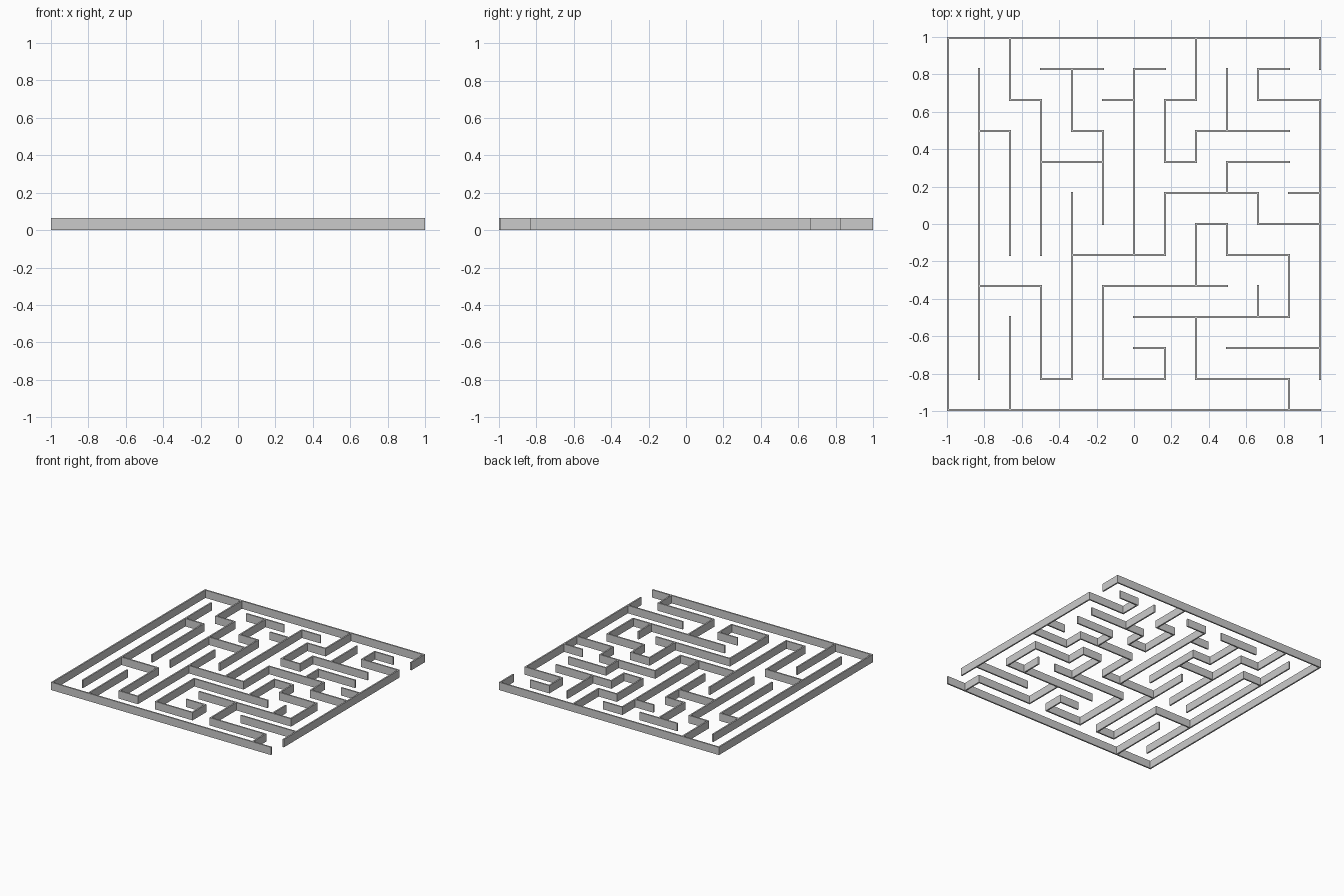
import bpy
import bmesh

if "Cube" in bpy.data.objects:
    bpy.data.objects.remove(bpy.data.objects["Cube"])

HEIGHT = 0.064
THICK = 0.012
PITCH = (2.0 - THICK) / 12      # spacing of the 12 x 12 maze cells

# Wall runs in cell units: line position -> list of (start, end)
ACROSS = {
    6: [(-6, 6)],
    5: [(-3, -1), (0, 1), (4, 5)],
    4: [(-4, -3), (-1, 0), (1, 2), (4, 6)],
    3: [(-5, -4), (-2, -1), (2, 5)],
    2: [(-3, -1), (1, 2), (3, 5)],
    1: [(1, 4), (5, 6)],
    0: [(2, 3), (4, 6)],
    -1: [(-2, 1), (3, 5)],
    -2: [(-5, -3), (-1, 3)],
    -3: [(0, 5)],
    -4: [(0, 1), (3, 6)],
    -5: [(-3, -2), (-1, 1), (2, 5)],
    -6: [(-6, 6)],
}
ALONG = {
    -6: [(-6, 6)],
    -5: [(-5, 5)],
    -4: [(4, 6), (-1, 3), (-6, -3)],
    -3: [(-1, 4), (-5, -2)],
    -2: [(3, 5), (-5, 1)],
    -1: [(0, 3), (-5, -2)],
    0: [(-1, 5)],
    1: [(2, 4), (-1, 1), (-5, -4)],
    2: [(4, 6), (2, 3), (-2, 0), (-5, -3)],
    3: [(3, 5), (1, 2), (-1, 0)],
    4: [(4, 5), (0, 1), (-3, -2)],
    5: [(-3, -1), (-6, -5)],
    6: [(5, 6), (-5, 4)],
}

# Footprint tiles: even indices are posts, odd indices are the spans between
tiles = set()
for line, runs in ACROSS.items():
    for a, b in runs:
        tiles.update((k, 2 * line) for k in range(2 * a, 2 * b + 1))
for line, runs in ALONG.items():
    for a, b in runs:
        tiles.update((2 * line, k) for k in range(2 * a, 2 * b + 1))


def tile_edges(k):
    """Lower and upper grid-line numbers of a tile (two lines per post)."""
    return (k, k + 1)


def coord(edge):
    """Position of a grid line: even = low side of a post, odd = high side."""
    post = edge // 2
    return post * PITCH + (THICK / 2 if edge % 2 else -THICK / 2)


# Welded footprint, raised into solid walls
bm = bmesh.new()
verts = {}


def vert(i, j):
    if (i, j) not in verts:
        verts[i, j] = bm.verts.new((coord(i), coord(j), 0))
    return verts[i, j]


for i, j in sorted(tiles):
    (x0, x1), (y0, y1) = tile_edges(i), tile_edges(j)
    bm.faces.new((vert(x0, y0), vert(x1, y0), vert(x1, y1), vert(x0, y1)))

base = bm.faces[:]
raised = bmesh.ops.extrude_face_region(bm, geom=base, use_keep_orig=True)
top = [g for g in raised["geom"] if isinstance(g, bmesh.types.BMVert)]
bmesh.ops.translate(bm, verts=top, vec=(0, 0, HEIGHT))
bmesh.ops.recalc_face_normals(bm, faces=bm.faces[:])

mesh = bpy.data.meshes.new("maze_walls")
bm.to_mesh(mesh)
bm.free()
walls = bpy.data.objects.new("maze_walls", mesh)
bpy.context.collection.objects.link(walls)
